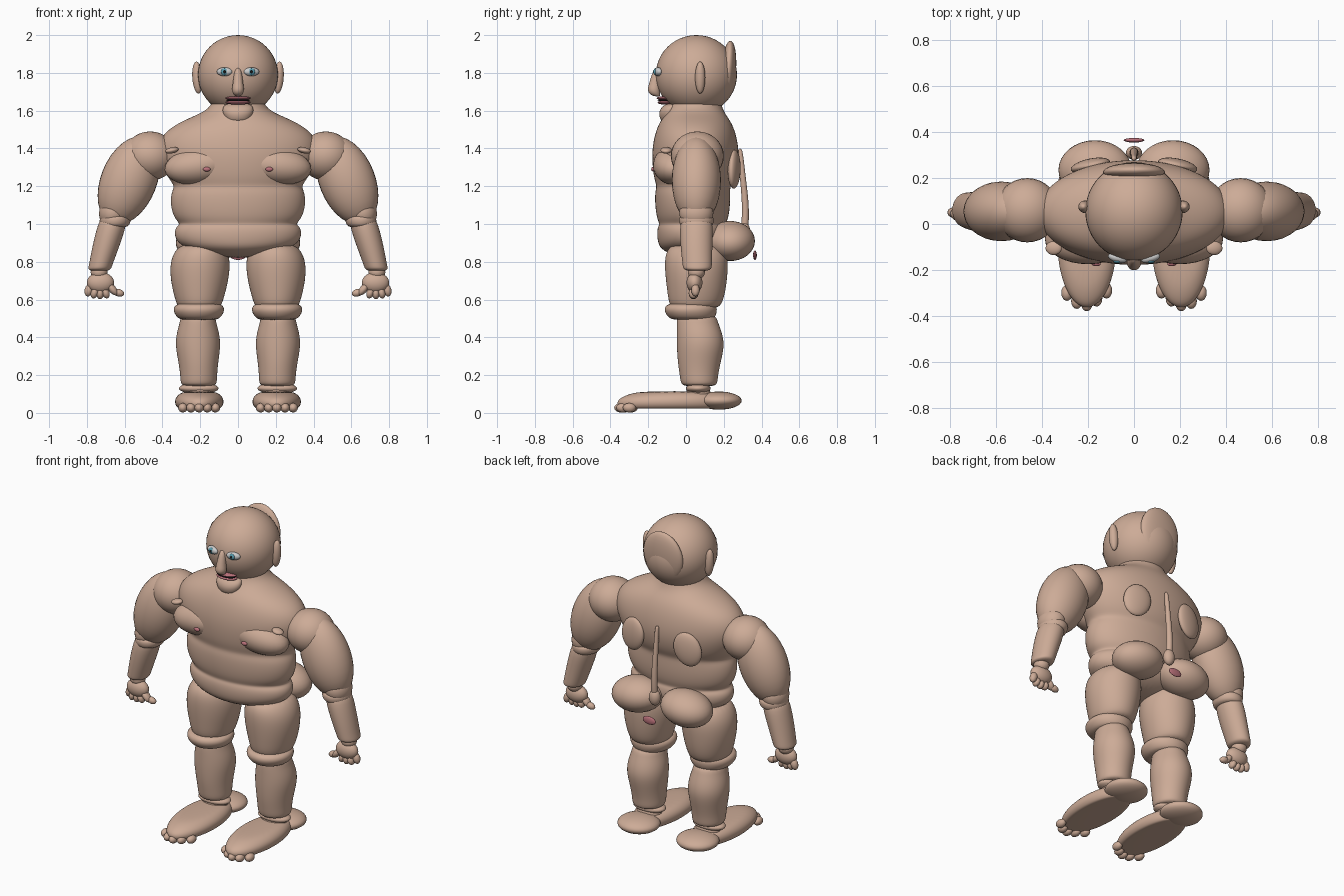
import bpy, bmesh, math
from mathutils import Vector, Matrix, Euler


def material(name, rgb):
    m = bpy.data.materials.new(name)
    m.diffuse_color = (*rgb, 1)
    return m


SKIN = material("skin", (0.61, 0.41, 0.31))
PINK = material("pink", (0.50, 0.17, 0.20))
WHITE = material("eye_white", (0.85, 0.85, 0.85))
BLUE = material("iris_blue", (0.10, 0.35, 0.45))
BLACK = material("pupil_black", (0.01, 0.01, 0.01))


def finish(name, bm, mat):
    bmesh.ops.recalc_face_normals(bm, faces=bm.faces)
    me = bpy.data.meshes.new(name)
    bm.to_mesh(me)
    bm.free()
    for p in me.polygons:
        p.use_smooth = True
    me.materials.append(mat)
    ob = bpy.data.objects.new(name, me)
    bpy.context.collection.objects.link(ob)
    return ob


def ball(name, loc, radii, rot=(0, 0, 0), mat=SKIN, seg=32):
    """Ellipsoid; rot in degrees."""
    bm = bmesh.new()
    bmesh.ops.create_uvsphere(bm, u_segments=seg, v_segments=seg // 2, radius=1)
    r = Euler([math.radians(a) for a in rot]).to_matrix().to_4x4()
    bm.transform(Matrix.Translation(loc) @ r @ Matrix.Diagonal((*radii, 1)))
    return finish(name, bm, mat)


def loft(name, rings, mat=SKIN, seg=24):
    """Stack of horizontal ellipses (x, y, z, rx, ry), rounded by subdivision."""
    bm = bmesh.new()
    loops = []
    for x, y, z, rx, ry in rings:
        loops.append([bm.verts.new((x + rx * math.cos(2 * math.pi * i / seg),
                                    y + ry * math.sin(2 * math.pi * i / seg), z))
                      for i in range(seg)])
    for a, b in zip(loops, loops[1:]):
        for i in range(seg):
            j = (i + 1) % seg
            bm.faces.new((a[i], a[j], b[j], b[i]))
    bm.faces.new(loops[0])
    bm.faces.new(loops[-1])
    ob = finish(name, bm, mat)
    mod = ob.modifiers.new("rounding", "SUBSURF")
    mod.levels = mod.render_levels = 2
    return ob


def pair(kind, loc, radii, rot=(0, 0, 0), mat=SKIN, seg=32):
    for s, side in ((-1, "right"), (1, "left")):
        ball(f"{side}_{kind}", (s * loc[0], loc[1], loc[2]), radii,
             (rot[0], s * rot[1], s * rot[2]), mat, seg)


def pair_loft(kind, rings):
    for s, side in ((-1, "right"), (1, "left")):
        loft(f"{side}_{kind}", [(s * r[0], *r[1:]) for r in rings])


# Torso with belly folds: z, half width, half depth, centre y
torso = [(0.82, .08, .07, .04), (0.86, .25, .16, .03), (0.90, .325, .185, .035),
         (0.95, .34, .19, .035), (0.985, .33, .185, .035), (1.0, .305, .175, .035),
         (1.03, .34, .19, .035), (1.1, .36, .20, .035), (1.17, .355, .20, .035),
         (1.2, .335, .195, .04), (1.24, .37, .215, .045), (1.32, .41, .23, .05),
         (1.4, .43, .23, .05), (1.48, .40, .215, .05), (1.54, .31, .19, .05),
         (1.58, .21, .16, .05), (1.62, .14, .14, .05), (1.7, .12, .12, .05)]
loft("torso", [(0, y, z, rx, ry) for z, rx, ry, y in torso], seg=32)
pair("chest_muscle", (0.2, -0.065, 1.31), (0.19, 0.11, 0.1), (0, 8, 0))
pair("collar_bump", (0.35, -0.105, 1.39), (0.036, 0.03, 0.016), (0, 12, 0))
pair("chest_dot", (0.165, -0.174, 1.29), (0.02, 0.01, 0.012), mat=PINK)

# Back: shoulder blades, spine, seat
pair("shoulder_blade", (0.19, 0.255, 1.29), (0.085, 0.03, 0.105), (0, -18, -12))
loft("spine", [(0, .285, 1.4, .008, .008), (0, .288, 1.38, .013, .014),
               (0, .30, 1.25, .015, .016), (0, .315, 1.12, .018, .018),
               (0, .315, 1.0, .02, .02), (0, .30, .94, .02, .02)], seg=16)
ball("tailbone", (0, 0.31, 0.96), (0.035, 0.03, 0.05))
pair("seat", (0.17, 0.235, 0.91), (0.16, 0.13, 0.105), (0, 6, 0))
ball("small_disc", (0, 0.365, 0.835), (0.045, 0.01, 0.025), mat=PINK)

# Head
ball("head", (0, 0.055, 1.79), (0.212, 0.215, 0.21), seg=48)
ball("back_of_head", (0, 0.225, 1.815), (0.135, 0.04, 0.155), (-4, 0, 0))
pair("ear", (0.215, 0.075, 1.775), (0.027, 0.027, 0.085), (0, 4, 0))
pair("eye", (0.072, -0.148, 1.806), (0.042, 0.02, 0.023), (0, 0, 15), WHITE)
pair("iris", (0.072, -0.163, 1.806), (0.018, 0.009, 0.019), mat=BLUE, seg=16)
pair("pupil", (0.072, -0.17, 1.806), (0.008, 0.005, 0.009), mat=BLACK, seg=16)
loft("nose", [(0, -.14, 1.83, .012, .02), (0, -.155, 1.8, .022, .025),
              (0, -.165, 1.74, .028, .032), (0, -.17, 1.71, .034, .036),
              (0, -.165, 1.685, .026, .028), (0, -.15, 1.675, .012, .014)], seg=16)
ball("upper_lip", (0, -0.115, 1.666), (0.067, 0.04, 0.011), mat=PINK)
ball("lower_lip", (0, -0.11, 1.643), (0.067, 0.04, 0.011), mat=PINK)
ball("mouth_line", (0, -0.115, 1.655), (0.062, 0.035, 0.006), mat=BLACK)
loft("chin", [(0, -.08, 1.535, .06, .045), (0, -.085, 1.56, .07, .055),
              (0, -.09, 1.59, .083, .055), (0, -.085, 1.62, .083, .045),
              (0, -.06, 1.64, .06, .04)], seg=20)

# Arms
pair("shoulder", (0.465, 0.06, 1.36), (0.14, 0.14, 0.13))
pair("upper_arm", (0.578, 0.055, 1.23), (0.148, 0.13, 0.245), (0, -22, 0))
pair("elbow", (0.66, 0.055, 1.06), (0.075, 0.09, 0.085), (0, -15, 0))
pair_loft("elbow_band", [(.655, .055, .98, .06, .07), (.652, .055, .995, .08, .09),
                         (.65, .055, 1.03, .085, .095), (.65, .055, 1.05, .07, .08)])
pair_loft("forearm", [(.735, .06, .75, .045, .05), (.733, .06, .762, .062, .076),
                      (.728, .06, .78, .062, .078), (.70, .055, .88, .072, .085),
                      (.665, .055, 1.0, .078, .09), (.66, .055, 1.04, .06, .07)])

# Hands
pair("wrist", (0.735, 0.055, 0.745), (0.045, 0.045, 0.04))
pair("palm", (0.728, 0.045, 0.69), (0.072, 0.042, 0.055))
for i, (x, z, l) in enumerate([(.665, .655, .04), (.70, .635, .03),
                               (.73, .632, .03), (.76, .635, .03)]):
    pair(f"finger_{i + 1}", (x, 0.04, z), (0.02, 0.026, l), (0, (40, 18, 0, -15)[i], 0), seg=16)
pair("finger_tip", (0.632, 0.045, 0.636), (0.03, 0.02, 0.02), (0, -15, 0), seg=16)
pair("thumb", (0.79, 0.05, 0.65), (0.022, 0.022, 0.034), (0, -15, 0), seg=16)

# Legs
pair_loft("thigh", [(.205, .045, .55, .10, .11), (.205, .05, .57, .12, .14),
                    (.205, .055, .64, .14, .155), (.203, .055, .72, .157, .165),
                    (.20, .055, .80, .16, .17), (.195, .055, .86, .14, .16),
                    (.19, .055, .90, .10, .12)])
pair_loft("knee_band", [(.207, .035, .49, .09, .10), (.207, .03, .505, .117, .125),
                        (.207, .025, .535, .135, .14), (.207, .025, .56, .135, .14),
                        (.207, .03, .585, .11, .12)])
pair_loft("shin", [(.208, .07, .14, .08, .08), (.208, .07, .155, .097, .098),
                   (.208, .068, .20, .098, .102), (.21, .07, .27, .106, .115),
                   (.212, .078, .36, .122, .128), (.212, .07, .43, .112, .12),
                   (.212, .06, .48, .096, .11), (.212, .055, .53, .09, .10)])
pair("ankle", (0.208, 0.065, 0.13), (0.105, 0.065, 0.03))
pair_loft("ankle_joint", [(.205, .065, .08, .09, .085), (.205, .065, .11, .075, .06),
                          (.205, .065, .17, .07, .055)])

# Feet: flat-bottomed soles with heel and toes
pair_loft("foot", [(.205, -.09, .022, .10, .25), (.205, -.09, .025, .115, .265),
                   (.205, -.09, .045, .13, .28), (.205, -.085, .075, .13, .275),
                   (.205, -.07, .10, .11, .235), (.205, -.06, .115, .075, .17)])
pair("heel", (0.205, 0.175, 0.065), (0.125, 0.12, 0.048))
for i in range(5):
    x = .12 + i * .043
    y = (-.29, -.325, -.345, -.335, -.30)[i]
    pair(f"toe_{i + 1}", (x, y, 0.027), (0.025, 0.035, 0.025), seg=16)
